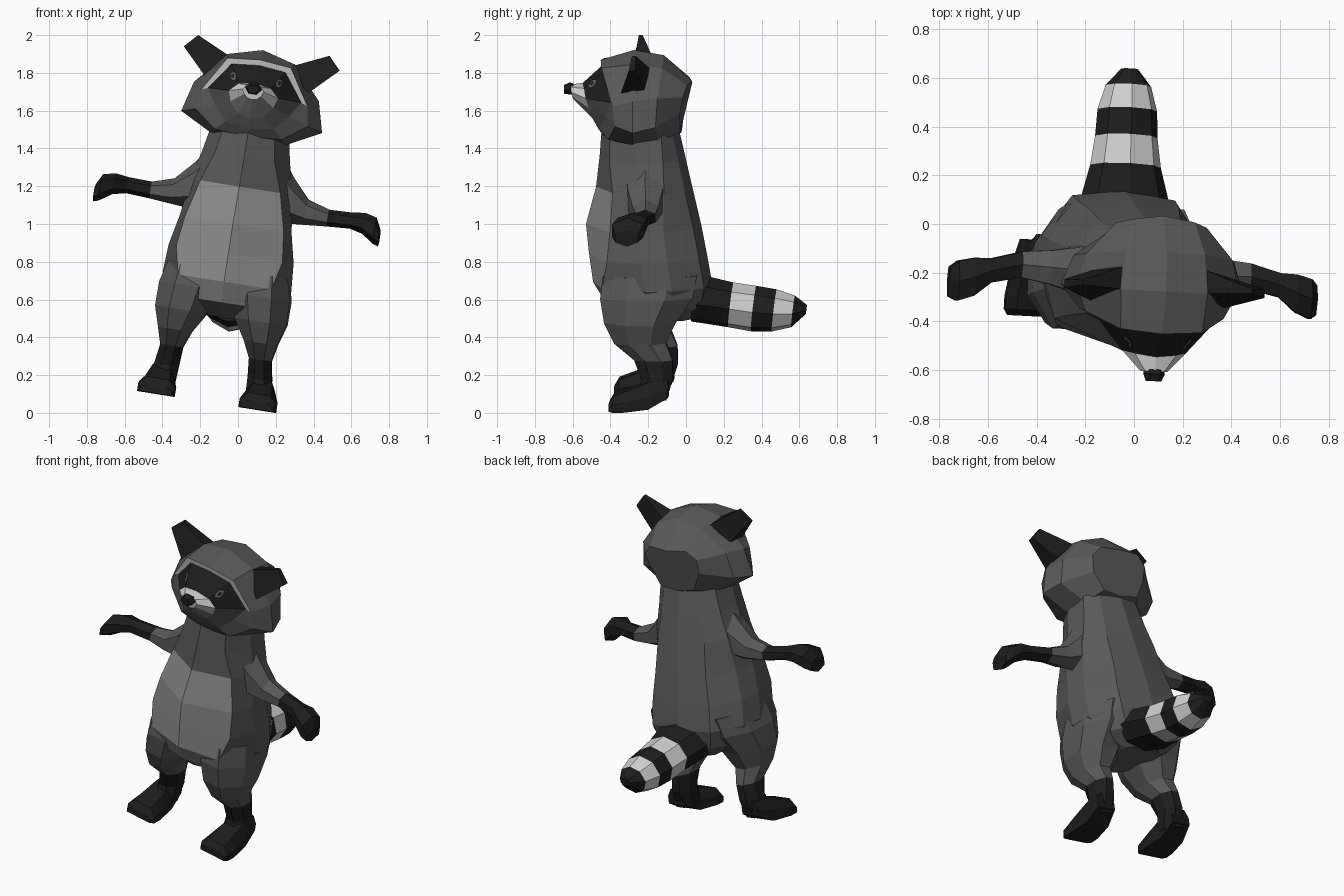
import bpy, bmesh, math
from mathutils import Vector, Matrix

if "Cube" in bpy.data.objects:
    bpy.data.objects.remove(bpy.data.objects["Cube"])

# Colours
def material(name, v):
    m = bpy.data.materials.new(name)
    m.diffuse_color = (v, v, v, 1)
    m.use_nodes = True
    m.node_tree.nodes["Principled BSDF"].inputs["Base Color"].default_value = m.diffuse_color
    return m

MATS = [material("grey_fur", 0.1), material("belly_grey", 0.26),
        material("dark_fur", 0.012), material("pale_fur", 0.63),
        material("eye_grey", 0.13)]
FUR, BELLY, DARK, PALE, EYE = range(5)

# The whole animal leans sideways and turns slightly
POSE = (Matrix.Translation((-0.01, -0.2, 1.0)) @ Matrix.Rotation(math.radians(-3), 4, 'Z')
        @ Matrix.Rotation(math.radians(9), 4, 'Y') @ Matrix.Translation((0, 0.2, -1.0)))


def finish(name, bm, solid=True):
    if solid:
        bmesh.ops.recalc_face_normals(bm, faces=bm.faces)
    bm.transform(POSE)
    me = bpy.data.meshes.new(name)
    bm.to_mesh(me)
    bm.free()
    for m in MATS:
        me.materials.append(m)
    bpy.context.collection.objects.link(bpy.data.objects.new(name, me))


def loft(name, rings, colour):
    """Skin closed rings; colour(ring, segment) gives the material."""
    bm = bmesh.new()
    rows = [[bm.verts.new(p) for p in r] for r in rings]
    n = len(rows[0])
    for i in range(len(rows) - 1):
        for j in range(n):
            k = (j + 1) % n
            f = bm.faces.new((rows[i][j], rows[i][k], rows[i + 1][k], rows[i + 1][j]))
            f.material_index = colour(i, j)
    bm.faces.new(rows[0]).material_index = colour(0, n // 2)
    bm.faces.new(rows[-1]).material_index = colour(len(rows) - 2, 0)
    finish(name, bm)


def mirrored(half):
    """Close a half profile whose first and last points lie on the centre."""
    return half + [(-x, y, z) for x, y, z in half[-2:0:-1]]


def oval(c, a, b, n, turn=0.0):
    c, a, b = Vector(c), Vector(a), Vector(b)
    return [c + a * math.cos(math.tau * (i + turn) / n) + b * math.sin(math.tau * (i + turn) / n)
            for i in range(n)]


def fold(j, n=10):
    """Segment number counted from the first centre point on either side."""
    return min(j, n - 1 - j)


# Torso and neck: height, half width, front, back, belly half width, belly edge depth
torso = []
for w, hw, yf, yb, be, bd in [
        (0.50, 0.13, -0.32, 0.05, 0.06, .03), (0.58, 0.29, -0.43, 0.11, 0.13, .02),
        (0.69, 0.345, -0.495, 0.135, 0.25, .06), (0.84, 0.335, -0.515, 0.11, 0.285, .11),
        (1.00, 0.30, -0.53, 0.08, 0.265, .14), (1.20, 0.275, -0.475, 0.035, 0.215, .10),
        (1.36, 0.235, -0.455, 0.0, 0.16, .06), (1.54, 0.20, -0.44, -0.04, 0.13, .05)]:
    mid = (yf + yb) / 2
    torso.append(mirrored([(0, yf, w), (be, yf + bd, w), (hw, mid - 0.02, w),
                           (hw * 0.96, mid + 0.12, w), (hw * 0.62, yb - 0.03, w), (0, yb, w)]))
loft("torso", torso, lambda i, j: BELLY if 1 <= i <= 4 and fold(j) == 0 else FUR)

# Head: half profiles from the back of the skull to the muzzle
brow_in = [(0, -.437, 1.85), (.145, -.427, 1.835), (.25, -.382, 1.69),
           (.20, -.41, 1.61), (.13, -.45, 1.53), (0, -.46, 1.51)]
muzzle = [(0, -.54, 1.757), (.085, -.53, 1.74), (.132, -.52, 1.695),
          (.115, -.505, 1.64), (.065, -.49, 1.58), (0, -.49, 1.565)]
muzzle_tip = [(0, -.605, 1.748), (.04, -.60, 1.74), (.056, -.60, 1.715),
              (.045, -.595, 1.69), (.025, -.59, 1.672), (0, -.59, 1.667)]
head = [
    [(0, .04, 1.76), (.13, .02, 1.765), (.19, -.0, 1.71), (.18, -.02, 1.62), (.12, -.02, 1.51), (0, -.02, 1.49)],
    [(0, -.11, 1.905), (.165, -.11, 1.86), (.305, -.13, 1.72), (.335, -.14, 1.57), (.18, -.13, 1.47), (0, -.13, 1.45)],
    [(0, -.27, 1.932), (.18, -.27, 1.883), (.335, -.26, 1.71), (.378, -.26, 1.547), (.2, -.27, 1.455), (0, -.27, 1.43)],
    [(0, -.445, 1.88), (.17, -.432, 1.863), (.285, -.37, 1.675), (.30, -.355, 1.57), (.18, -.40, 1.48), (0, -.43, 1.47)],
    brow_in, muzzle, muzzle_tip]


def head_colour(i, j):
    s = fold(j)
    if i == 3 and s < 2:
        return PALE
    if i == 4 and s < 2:
        return DARK
    if i == 5:
        return PALE if s < 3 else BELLY
    return FUR


loft("head", [mirrored(h) for h in head], head_colour)

# Nose
loft("nose", [oval((0, y, z), (r, 0, 0), (0, 0, r * 0.75), 6)
              for y, z, r in [(-.59, 1.722, .04), (-.61, 1.727, .045), (-.64, 1.722, .032)]],
     lambda i, j: DARK)


# Eyes: thin plates lying on the mask
def on_mask(s, t, lift):
    b1, b2, c1, c2 = (Vector(p) for p in (brow_in[1], brow_in[2], muzzle[1], muzzle[2]))
    n = (b2 - c1).cross(b1 - c2).normalized()
    if n.y > 0:
        n = -n
    return b1.lerp(b2, s).lerp(c1.lerp(c2, s), t) + n * lift


def eye(name, side):
    bm = bmesh.new()
    for size, lift, mat in [(1.0, 0.004, EYE), (0.55, 0.008, DARK)]:
        pts = [on_mask(.12 + .17 * size * math.sin(math.tau * k / 6),
                       .56 + .2 * size * math.cos(math.tau * k / 6), lift) for k in range(6)]
        f = bm.faces.new([bm.verts.new((p.x * side, p.y, p.z)) for p in pts])
        f.material_index = mat
        f.normal_update()
        if f.normal.y > 0:
            f.normal_flip()
    finish(name, bm, solid=False)


for side, tag in [(1, "left"), (-1, "right")]:
    eye(tag + "_eye", side)

    # Ear: tapering block with a thin straight tip
    loft(tag + "_ear", [[(x * side, y, z) for x, y, z in r] for r in (
        [(.14, -.27, 1.86), (.275, -.325, 1.745), (.29, -.20, 1.765), (.17, -.175, 1.86)],
        [(.352, -.26, 1.957), (.417, -.275, 1.886), (.417, -.24, 1.888), (.352, -.24, 1.957)])],
        lambda i, j: DARK)

    # Arm and paw
    loft(tag + "_arm", [oval((u * side, y, w), (0, hy, 0), (0, 0, hz), 6, 0.5)
         for u, y, w, hy, hz in [
            (.16, -.20, 1.24, .13, .19), (.27, -.20, 1.165, .105, .12), (.36, -.195, 1.12, .08, .068),
            (.475, -.19, 1.107, .062, .045), (.60, -.22, 1.113, .058, .043),
            (.67, -.25, 1.11, .09, .056), (.735, -.27, 1.08, .095, .07), (.765, -.275, 1.045, .07, .045)]],
         lambda i, j: DARK if i >= 3 else FUR)

    # Leg blending from the hip down to the ankle
    loft(tag + "_leg", [oval((u * side, y, w), (hu, 0, 0), (0, hy, 0), 8, 0.5)
         for u, y, w, hu, hy in [
            (.19, -.18, .76, .14, .27), (.195, -.20, .64, .168, .265), (.213, -.235, .51, .15, .205),
            (.23, -.235, .40, .097, .148), (.238, -.165, .31, .065, .11),
            (.25, -.145, .21, .07, .09), (.26, -.18, .10, .075, .09)]],
         lambda i, j: DARK if i >= 4 else FUR)

    # Foot: sole lifts at the heel, toes spread
    loft(tag + "_foot", [
        [((.272 + a * hu) * side, y, z) for a, z in
         [(-1, lo), (1, lo), (1, (lo + hi) / 2), (.6, hi), (-.6, hi), (-1, (lo + hi) / 2)]]
        for y, lo, hi, hu in [(-.085, .12, .21, .06), (-.19, .06, .20, .08),
                              (-.32, .047, .15, .1), (-.375, .046, .13, .1), (-.4, .05, .09, .085)]],
        lambda i, j: DARK)

# Ringed tail: back distance, centre height, half width, half height
tail = [oval((.02, y, z), (hw, 0, 0), (0, .12 * hh, hh), 8)
        for y, z, hw, hh in [(.04, .60, .19, .12), (.11, .595, .18, .125), (.235, .57, .147, .12),
                             (.355, .55, .13, .122), (.465, .54, .124, .113),
                             (.565, .535, .095, .085), (.635, .545, .035, .025)]]
loft("tail", tail, lambda i, j: PALE if i in (2, 4) else DARK)
